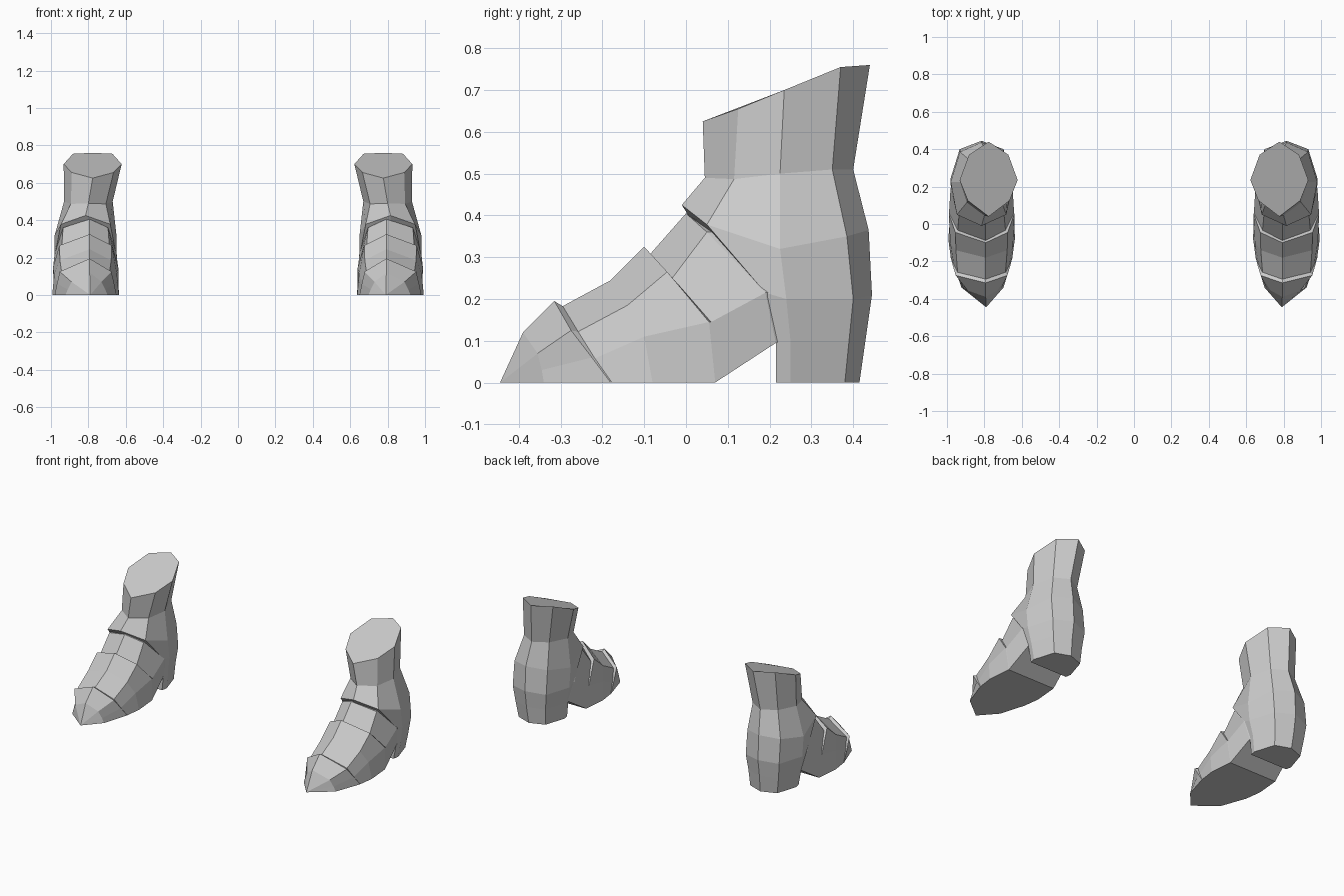
import bpy
import bmesh

if "Cube" in bpy.data.objects:
    bpy.data.objects.remove(bpy.data.objects["Cube"])

grey = bpy.data.materials.new("light grey")
grey.use_nodes = True
grey.diffuse_color = (0.6, 0.6, 0.6, 1)
grey.node_tree.nodes["Principled BSDF"].inputs["Base Color"].default_value = (0.6, 0.6, 0.6, 1)


def loft(name, rings, side):
    """Skin a closed solid through rings of equal point count."""
    bm = bmesh.new()
    loops = [[bm.verts.new((side * x, y, z)) for x, y, z in ring] for ring in rings]
    for a, b in zip(loops, loops[1:]):
        for i in range(len(a)):
            j = (i + 1) % len(a)
            bm.faces.new((a[i], a[j], b[j], b[i]))
    bm.faces.new(loops[0])
    bm.faces.new(loops[-1])
    bmesh.ops.remove_doubles(bm, verts=bm.verts, dist=0.0005)
    bmesh.ops.recalc_face_normals(bm, faces=bm.faces)
    mesh = bpy.data.meshes.new(name)
    bm.to_mesh(mesh)
    bm.free()
    mesh.materials.append(grey)
    obj = bpy.data.objects.new(name, mesh)
    bpy.context.collection.objects.link(obj)
    return obj


# Shaft and heel: centre x, half width, side ratios, then (y, z) from front to back
EVEN = (0, 0.72, 1, 0.68, 0)
SHAFT = [
    (0.777, 0.155, EVEN, [(0.04, 0.625), (0.125, 0.655), (0.235, 0.7), (0.37, 0.755), (0.44, 0.76)]),
    (0.8, 0.13, EVEN, [(0.045, 0.49), (0.115, 0.487), (0.225, 0.5), (0.35, 0.51), (0.4, 0.51)]),
    (0.815, 0.165, (0, 0.8, 1, 0.7, 0),
     [(-0.01, 0.425), (0.05, 0.378), (0.225, 0.32), (0.385, 0.35), (0.437, 0.365)]),
    (0.815, 0.167, (0, 0.98, 1, 0.7, 0),
     [(0.1, 0.25), (0.19, 0.215), (0.24, 0.2), (0.4, 0.2), (0.445, 0.21)]),
    (0.815, 0.15, (0, 0.95, 1, 0.7, 0),
     [(0.215, 0.1), (0.215, 0.1), (0.25, 0.1), (0.39, 0.1), (0.43, 0.105)]),
    (0.81, 0.135, (0, 0.95, 1, 0.7, 0),
     [(0.215, 0), (0.215, 0), (0.25, 0), (0.38, 0), (0.415, 0)]),
]

# Foot: (half width, y, z) for ridge, shoulder, side and sole edge, toe to ankle
FOOT = [
    [(0, -0.445, 0)] * 4,
    [(0, -0.39, 0.12), (0.08, -0.355, 0.07), (0.1, -0.345, 0.03), (0.112, -0.34, 0)],
    [(0, -0.315, 0.195), (0.138, -0.275, 0.125), (0.153, -0.225, 0.06), (0.165, -0.18, 0)],
    [(0, -0.295, 0.183), (0.128, -0.258, 0.122), (0.148, -0.218, 0.058), (0.165, -0.177, 0)],
    [(0, -0.18, 0.245), (0.137, -0.14, 0.185), (0.168, -0.1, 0.11), (0.178, -0.08, 0)],
    [(0, -0.1, 0.325), (0.14, -0.045, 0.265), (0.175, 0.055, 0.145), (0.165, 0.07, 0)],
    [(0, -0.088, 0.305), (0.128, -0.033, 0.25), (0.174, 0.06, 0.145), (0.164, 0.074, 0.003)],
    [(0, 0, 0.405), (0.12, 0.05, 0.36), (0.166, 0.19, 0.215), (0.145, 0.215, 0.095)],
    [(0, 0.1, 0.41), (0.1, 0.15, 0.36), (0.14, 0.26, 0.22), (0.125, 0.25, 0.105)],
]


def shaft_rings():
    for cx, w, ratio, prof in SHAFT:
        outer = [(cx + w * r, y, z) for r, (y, z) in zip(ratio, prof)]
        inner = [(cx - w * r, y, z) for r, (y, z) in zip(ratio, prof)]
        yield outer + inner[-2:0:-1]


def foot_rings():
    for i, sec in enumerate(FOOT):
        cx = 0.79 if i == 0 else 0.81 if i == 1 else 0.815
        ridge = [(0.793 if i else cx, *sec[0][1:])]
        outer = [(cx + w, y, z) for w, y, z in sec[1:]]
        inner = [(cx - w, y, z) for w, y, z in sec[1:]]
        yield ridge + outer + inner[::-1]


# Each boot is the foot and shaft fused into one skin
for label, side in (("left", 1), ("right", -1)):
    boot = loft(label + "_boot", list(foot_rings()), side)
    shaft = loft(label + "_shaft", list(shaft_rings()), side)
    fuse = boot.modifiers.new("fuse", "BOOLEAN")
    fuse.operation = "UNION"
    fuse.solver = "EXACT"
    fuse.object = shaft
    bpy.context.view_layer.objects.active = boot
    bpy.ops.object.modifier_apply(modifier=fuse.name)
    bpy.data.objects.remove(shaft)
